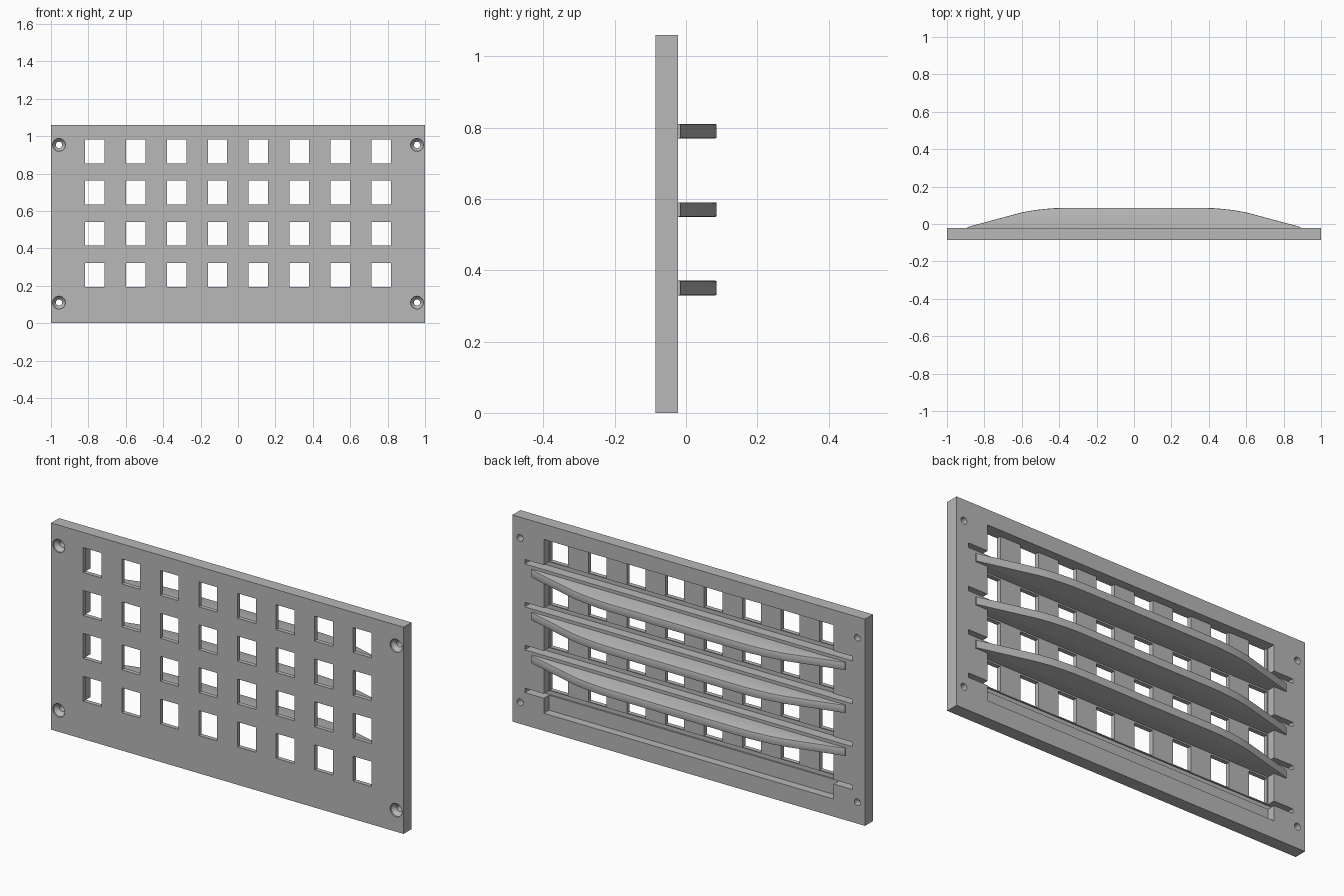
import bpy, bmesh
from mathutils import Matrix, Vector

if "Cube" in bpy.data.objects:
    bpy.data.objects.remove(bpy.data.objects["Cube"])

grey = bpy.data.materials.new("plain_grey")
grey.use_nodes = True
colour = (0.48, 0.48, 0.48, 1)
grey.diffuse_color = colour
grey.node_tree.nodes["Principled BSDF"].inputs["Base Color"].default_value = colour

FRONT, BACK, TOP = -0.086, -0.022, 1.06
PITCH = 0.22                       # row spacing of windows, grooves and blades


def add_box(bm, x, y, z):
    """Box from (low, high) ranges."""
    size = [b - a for a, b in (x, y, z)]
    mid = [(a + b) / 2 for a, b in (x, y, z)]
    bmesh.ops.create_cube(bm, size=1, matrix=Matrix.Translation(mid) @ Matrix.Diagonal((*size, 1)))


def make(name, bm):
    bmesh.ops.recalc_face_normals(bm, faces=bm.faces)
    mesh = bpy.data.meshes.new(name)
    bm.to_mesh(mesh)
    bm.free()
    obj = bpy.data.objects.new(name, mesh)
    bpy.context.collection.objects.link(obj)
    mesh.materials.append(grey)
    return obj


def cut(obj, name, bm):
    """Subtract a cutter, bake the result and drop the cutter."""
    cutter = make(name, bm)
    cutter.hide_render = True
    mod = obj.modifiers.new(name, 'BOOLEAN')
    mod.operation, mod.solver, mod.object = 'DIFFERENCE', 'EXACT', cutter
    bpy.context.view_layer.update()
    graph = bpy.context.evaluated_depsgraph_get()
    baked = bpy.data.meshes.new_from_object(obj.evaluated_get(graph))
    obj.modifiers.clear()
    obj.data = baked
    bpy.data.objects.remove(cutter)


# Front plate
bm = bmesh.new()
add_box(bm, (-1, 1), (FRONT, BACK), (0, TOP))
plate = make("front_plate", bm)

# Shallow pocket in the back
bm = bmesh.new()
add_box(bm, (-0.822, 0.822), (BACK - 0.042, 0.1), (0.09, 0.982))
cut(plate, "pocket_cutter", bm)

# Long grooves under each window row
bm = bmesh.new()
for row in range(4):
    z = 0.167 + row * PITCH
    add_box(bm, (-0.93, 0.93), (BACK - 0.05, 0.1), (z, z + 0.023))
cut(plate, "groove_cutter", bm)

# Grid of square windows
bm = bmesh.new()
for row in range(4):
    for col in range(8):
        x, z = -0.766 + col * 0.2188, 0.258 + row * PITCH
        add_box(bm, (x - 0.052, x + 0.052), (-0.2, 0.1), (z - 0.064, z + 0.064))
cut(plate, "window_cutter", bm)

# Countersunk screw holes: lathe a stepped profile about the y axis
bm = bmesh.new()
profile = [(0, -0.1), (0.034, -0.1), (0.034, FRONT + 0.008),
           (0.017, FRONT + 0.028), (0.017, 0.05), (0, 0.05)]
for x in (-0.957, 0.957):
    for z in (0.11, 0.953):
        verts = [bm.verts.new((x + r, y, z)) for r, y in profile]
        edges = [bm.edges.new(pair) for pair in zip(verts, verts[1:])]
        bmesh.ops.spin(bm, geom=verts + edges, cent=(x, 0, z), axis=(0, 1, 0),
                       angle=6.283185, steps=32)
bmesh.ops.remove_doubles(bm, verts=bm.verts, dist=0.0001)
cut(plate, "screw_hole_cutter", bm)

# Ribs across the pocket, each carrying a curved blade
half = [(0.89, BACK), (0.89, -0.016), (0.60, 0.062), (0.54, 0.073),
        (0.48, 0.080), (0.42, 0.085), (0.36, 0.086)]
outline = half + [(-x, y) for x, y in reversed(half)]
for row in range(3):
    low = 0.33 + row * PITCH
    bm = bmesh.new()
    add_box(bm, (-0.822, 0.822), (BACK - 0.042, BACK), (low, low + 0.057))
    make(f"rib_{row + 1}", bm)

    bm = bmesh.new()
    face = bm.faces.new([bm.verts.new((x, y, low)) for x, y in outline])
    grown = bmesh.ops.extrude_face_region(bm, geom=[face])["geom"]
    bmesh.ops.translate(bm, vec=Vector((0, 0, 0.041)),
                        verts=[v for v in grown if isinstance(v, bmesh.types.BMVert)])
    # soften the long outer edges
    rim = [e for e in bm.edges if abs(e.verts[0].co.z - e.verts[1].co.z) < 0.001
           and max(v.co.y for v in e.verts) > 0]
    bmesh.ops.bevel(bm, geom=rim, offset=0.004, segments=2, profile=0.5, affect='EDGES')
    blade = make(f"curved_blade_{row + 1}", bm)

# Smooth shading with sharp edges kept
bpy.ops.object.select_all(action='DESELECT')
for obj in bpy.context.collection.objects:
    if obj.type == 'MESH' and obj.data.materials and obj.data.materials[0] == grey:
        obj.select_set(True)
        bpy.context.view_layer.objects.active = obj
bpy.ops.object.shade_smooth_by_angle(angle=0.5)
